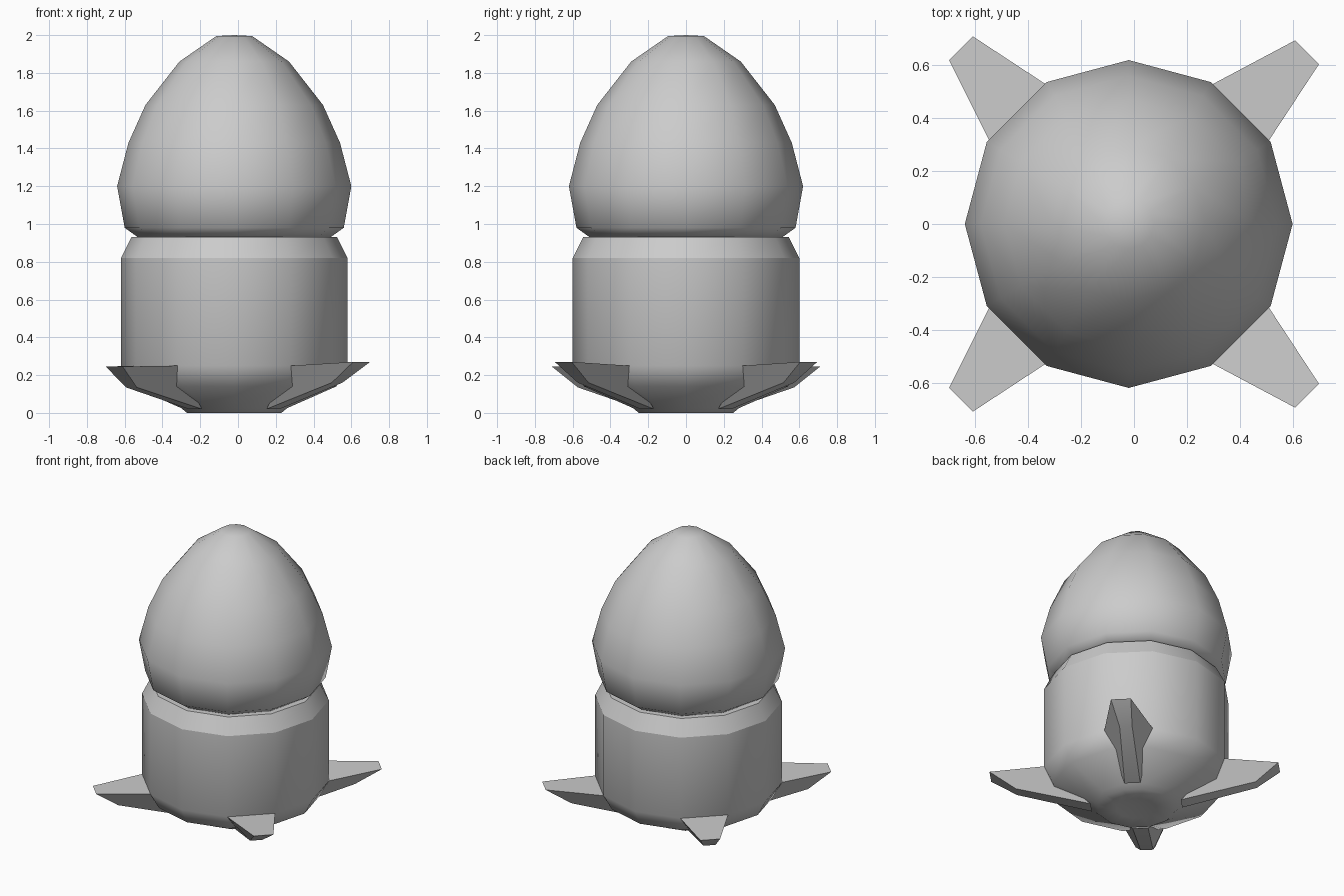
import bpy, bmesh, math

if "Cube" in bpy.data.objects:
    bpy.data.objects.remove(bpy.data.objects["Cube"])

CX = -0.02   # axis of the lathed parts
SIDES = 12


def make_object(name, verts, faces, angle):
    mesh = bpy.data.meshes.new(name)
    mesh.from_pydata(verts, [], faces)
    bm = bmesh.new()
    bm.from_mesh(mesh)
    bmesh.ops.recalc_face_normals(bm, faces=bm.faces)
    bm.to_mesh(mesh)
    bm.free()
    obj = bpy.data.objects.new(name, mesh)
    bpy.context.collection.objects.link(obj)
    bpy.ops.object.select_all(action='DESELECT')
    obj.select_set(True)
    bpy.context.view_layer.objects.active = obj
    bpy.ops.object.shade_smooth_by_angle(angle=math.radians(angle))
    return obj


def lathe(name, profile, angle=60, tip=None, base=None):
    """Revolve (radius, z) rings; tip/base are optional closing pole heights."""
    verts, faces = [], []
    for r, z in profile:
        for i in range(SIDES):
            a = 2 * math.pi * i / SIDES
            verts.append((CX + r * math.cos(a), r * math.sin(a), z))
    for k in range(len(profile) - 1):
        for i in range(SIDES):
            j = (i + 1) % SIDES
            o = k * SIDES
            faces.append((o + i, o + j, o + SIDES + j, o + SIDES + i))
    for z, o in ((base, 0), (tip, (len(profile) - 1) * SIDES)):
        if z is not None:
            verts.append((CX, 0, z))
            p = len(verts) - 1
            faces += [(o + i, o + (i + 1) % SIDES, p) for i in range(SIDES)]
    return make_object(name, verts, faces, angle)


# Egg-shaped upper dome
lathe("dome", [(0.51, 0.93), (0.58, 0.98), (0.62, 1.20), (0.56, 1.43),
               (0.47, 1.63), (0.29, 1.86), (0.095, 1.995)], tip=2.0, base=0.93)

# Bevelled collar with a flat ledge below the dome
lathe("collar", [(0.60, 0.82), (0.545, 0.93)], angle=40, tip=0.93)

# Cylindrical body with tapered underside and shallow recess
lathe("body", [(0.13, 0.0), (0.25, 0.0), (0.28, 0.025), (0.54, 0.14),
               (0.60, 0.25), (0.60, 0.82)], base=0.03)


# Wedge-shaped feet: wide flat top, narrow ridge below
def foot(name, sx, sy, tip_a, tip_b, tip_z):
    s = math.sqrt(0.5)

    def ridge(r, half, z, side):
        return (CX + sx * s * (r + side * half), sy * s * (r - side * half), z)

    root = [(CX + sx * 0.6 * math.cos(math.radians(a)),
             sy * 0.6 * math.sin(math.radians(a)), 0.25) for a in (60, 30)]
    outer = [(sx * x, sy * y, tip_z) for x, y in (tip_a, tip_b)]
    low = [ridge(0.77, 0.04, tip_z - 0.11, -1), ridge(0.77, 0.04, tip_z - 0.11, 1),
           ridge(0.29, 0.05, 0.02, -1), ridge(0.29, 0.05, 0.02, 1)]
    verts = root + outer + low
    faces = [(0, 1, 3, 2), (2, 3, 5, 4), (4, 5, 7, 6),
             (0, 2, 4, 6), (1, 7, 5, 3), (0, 6, 7, 1)]
    make_object(name, verts, faces, 30)


for sy, label in ((-1, "front"), (1, "back")):
    foot(label + "_right_foot", 1, sy, (0.61, 0.695), (0.70, 0.605), 0.27)
    foot(label + "_left_foot", -1, sy, (0.61, 0.71), (0.70, 0.62), 0.245)
